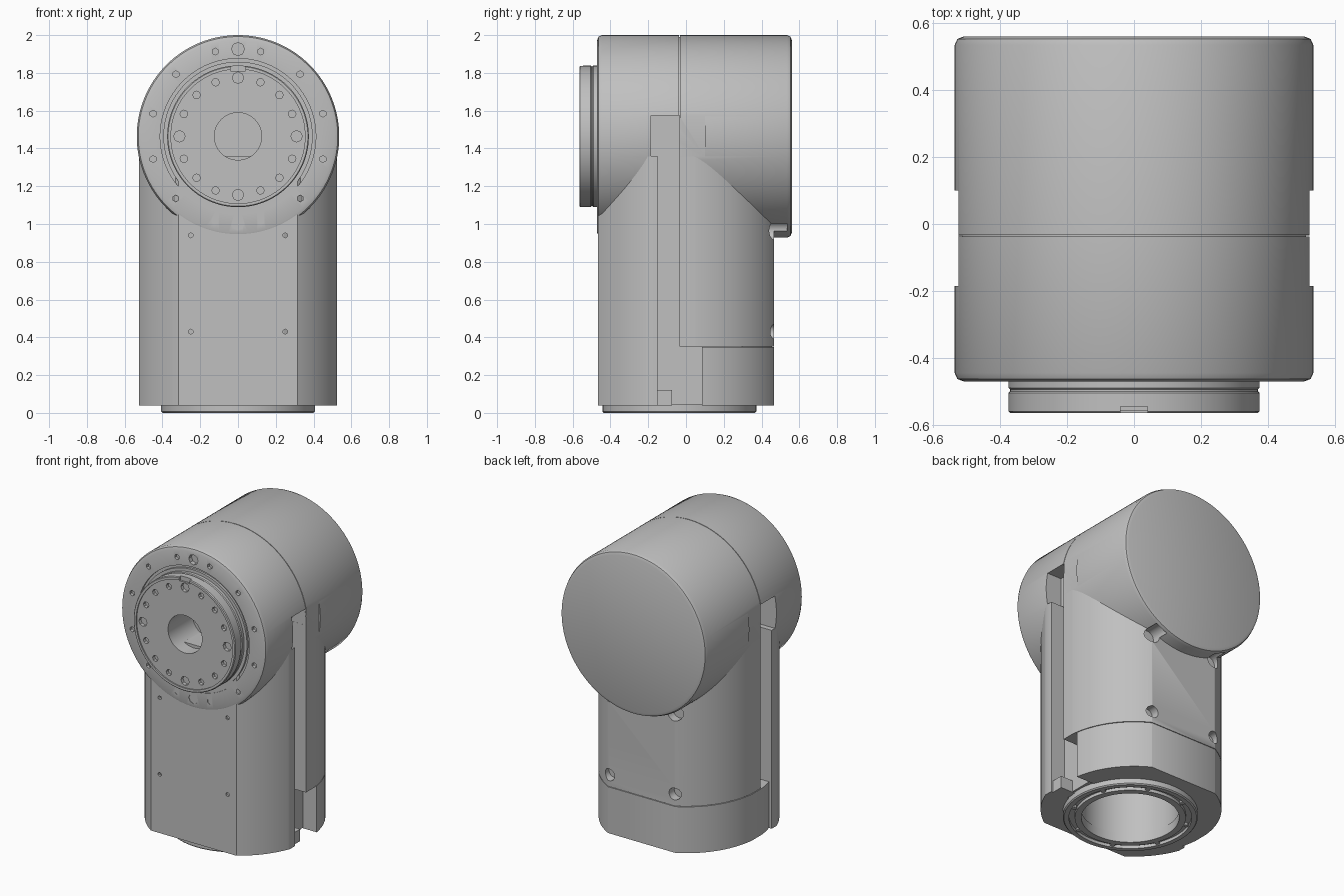
import bpy, bmesh, math
from mathutils import Matrix, Vector

if "Cube" in bpy.data.objects:
    bpy.data.objects.remove(bpy.data.objects["Cube"])

ZC = 1.464          # height of the horizontal joint axis
RING_Y = -0.035     # centre of the round base opening

grey = bpy.data.materials.new("grey")
grey.diffuse_color = (0.527, 0.527, 0.527, 1)
grey.use_nodes = True
grey.node_tree.nodes["Principled BSDF"].inputs["Base Color"].default_value = grey.diffuse_color


def make(name, bm):
    bmesh.ops.recalc_face_normals(bm, faces=bm.faces)
    me = bpy.data.meshes.new(name)
    bm.to_mesh(me)
    bm.free()
    me.materials.append(grey)
    ob = bpy.data.objects.new(name, me)
    bpy.context.collection.objects.link(ob)
    return ob


def lathe(name, profile, axis, centre, steps=96, closed=False):
    """Turn (radius, height) points about the 'y' or 'z' axis; open profiles get flat caps."""
    bm = bmesh.new()
    rings = []
    for r, h in profile:
        ring = []
        for k in range(steps):
            a = math.tau * k / steps
            u, v = r * math.cos(a), r * math.sin(a)
            co = (u, h, v) if axis == 'y' else (u, v, h)
            ring.append(bm.verts.new(Vector(co) + Vector(centre)))
        rings.append(ring)
    pairs = list(zip(rings, rings[1:])) + ([(rings[-1], rings[0])] if closed else [])
    for p, q in pairs:
        for k in range(steps):
            n = (k + 1) % steps
            bm.faces.new((p[k], p[n], q[n], q[k]))
    if not closed:
        bm.faces.new(rings[0])
        bm.faces.new(rings[-1])
    return make(name, bm)


def section(name, y0, y1, z0, z1, half=0.525, r=0.563, x0=None):
    """Round column with flat sides, limited to a range of y (and x > 0 or x < 0)."""
    bm = bmesh.new()
    bmesh.ops.create_cone(bm, cap_ends=True, segments=128, radius1=r, radius2=r,
                          depth=z1 - z0, matrix=Matrix.Translation((0, 0, (z0 + z1) / 2)))
    planes = [((half, 0, 0), (1, 0, 0)), ((-half, 0, 0), (-1, 0, 0)),
              ((0, y0, 0), (0, -1, 0)), ((0, y1, 0), (0, 1, 0))]
    if x0 is not None:
        planes.append(((0, 0, 0), (-x0, 0, 0)))
    for co, no in planes:
        geom = bm.verts[:] + bm.edges[:] + bm.faces[:]
        bmesh.ops.bisect_plane(bm, geom=geom, dist=1e-6, plane_co=co, plane_no=no, clear_outer=True)
        bmesh.ops.holes_fill(bm, edges=[e for e in bm.edges if e.is_boundary], sides=0)
    return make(name, bm)


def add_box(bm, x, y, z):
    lo, hi = Vector((x[0], y[0], z[0])), Vector((x[1], y[1], z[1]))
    bmesh.ops.create_cube(bm, size=1, matrix=Matrix.Translation((lo + hi) / 2)
                          @ Matrix.Diagonal((*(hi - lo), 1)))


def add_pin(bm, x, z, y0, y1, r, sides=12):
    bmesh.ops.create_cone(bm, cap_ends=True, segments=sides, radius1=r, radius2=r, depth=y1 - y0,
                          matrix=Matrix.Translation((x, (y0 + y1) / 2, z))
                          @ Matrix.Rotation(math.pi / 2, 4, 'X'))


def cut(obs, bm):
    """Subtract the cutter mesh from each object and remove the cutter."""
    cutter = make("cutter", bm)
    cutter.hide_render = True
    for ob in obs:
        m = ob.modifiers.new("cut", 'BOOLEAN')
        m.operation, m.solver, m.object = 'DIFFERENCE', 'EXACT', cutter
        dg = bpy.context.evaluated_depsgraph_get()
        me = bpy.data.meshes.new_from_object(ob.evaluated_get(dg))
        ob.modifiers.clear()
        if len(me.polygons) > 5:
            ob.data = me
    bpy.data.objects.remove(cutter)


# Horizontal joint housing with centre recess, face groove and seam
housing = lathe("joint_housing", [
    (0.125, -0.30), (0.125, -0.47), (0.395, -0.47), (0.395, -0.455), (0.412, -0.455),
    (0.412, -0.47), (0.51, -0.47), (0.528, -0.463), (0.536, -0.445), (0.536, -0.037),
    (0.526, -0.037), (0.526, -0.033), (0.536, -0.033), (0.536, 0.535), (0.528, 0.553),
    (0.51, 0.56)], 'y', (0, 0, ZC), 128)

# Output flange on the front
flange = lathe("output_flange", [
    (0.125, -0.46), (0.125, -0.557), (0.355, -0.557), (0.355, -0.565),
    (0.37, -0.565), (0.375, -0.56), (0.375, -0.505), (0.37, -0.50), (0.37, -0.495),
    (0.375, -0.49), (0.375, -0.46)], 'y', (0, 0, ZC), 96, True)

# Column parts: wide front shell, rounder back cover and base
front = section("front_shell", -0.467, -0.15, 0.04, 1.36)
cover = section("back_cover", -0.035, 0.465, 0.352, ZC, r=0.527)
base_r = section("base_right", 0.085, 0.465, 0.04, 0.348, r=0.527, x0=1)
base_l = section("base_left", -0.15, 0.465, 0.04, 0.348, r=0.527, x0=-1)
core = section("inner_core", -0.455, 0.455, 0.045, 1.36, half=0.42, r=0.515)

# Connector block in the lower side recess
bm = bmesh.new()
add_box(bm, (0.40, 0.51), (-0.15, -0.075), (0.04, 0.12))
make("connector_block", bm)

# Base ring with a bolt groove
lathe("base_ring", [
    (0.295, 0.06), (0.295, 0.0), (0.335, 0.0), (0.335, 0.02), (0.37, 0.02), (0.37, 0.0),
    (0.40, 0.0), (0.407, 0.007), (0.407, 0.06)], 'z', (0, RING_Y, 0), 96, True)

# Round opening up through the column
bm = bmesh.new()
bmesh.ops.create_cone(bm, cap_ends=True, segments=96, radius1=0.30, radius2=0.30, depth=0.95,
                      matrix=Matrix.Translation((0, RING_Y, 0.375)))
cut([front, cover, base_r, base_l, core], bm)

# Side slots and shallow side flats on the housing, one cutter per box
for s in (-1, 1):
    for x, y, z in ((0.42, (-0.15, -0.0345), (0.8, 1.36)),
                    (0.42, (-0.185, -0.0345), (1.355, 1.575)),
                    (0.525, (-0.04, 0.10), (1.2, 1.7))):
        bm = bmesh.new()
        add_box(bm, (x, 0.7) if s > 0 else (-0.7, -x), y, z)
        cut([housing], bm)

# Screw holes around the housing face, with larger ones at top and bottom
bm = bmesh.new()
for k in range(12):
    a = math.radians(15 + 30 * k)
    add_pin(bm, 0.465 * math.cos(a), ZC + 0.465 * math.sin(a), -0.5, -0.45, 0.018, 6)
for s in (-1, 1):
    add_pin(bm, 0, ZC + 0.462 * s, -0.5, -0.44, 0.034, 8)
cut([housing], bm)

# Flange bolt holes and key notch
bm = bmesh.new()
for k in range(16):
    a = math.tau * k / 16
    add_pin(bm, 0.31 * math.cos(a), ZC + 0.31 * math.sin(a), -0.6, -0.535,
            0.03 if k % 4 == 0 else 0.02, 8)
add_box(bm, (-0.04, 0.04), (-0.6, -0.545), (ZC + 0.345, ZC + 0.4))
cut([flange], bm)

# Small front screw holes
bm = bmesh.new()
for x in (-0.25, 0.25):
    for z in (0.43, 0.94):
        add_pin(bm, x, z, -0.5, -0.43, 0.013, 8)
cut([front], bm)

# Rear screw pockets, lower in the cover and upper under the housing
for z, y0, y1, r, parts in ((0.43, 0.41, 0.6, 0.04, [cover, core]),
                            (0.965, 0.41, 0.535, 0.05, [cover, housing, core])):
    bm = bmesh.new()
    for x in (-0.24, 0.24):
        add_pin(bm, x, z, y0, y1, r, 16)
    cut(parts, bm)

# Bolt heads in the base ring groove
bm = bmesh.new()
for k in range(8):
    a = math.tau * (k + 0.5) / 8
    bmesh.ops.create_cone(bm, cap_ends=True, segments=8, radius1=0.016, radius2=0.016, depth=0.02,
                          matrix=Matrix.Translation((0.3525 * math.cos(a),
                                                     RING_Y + 0.3525 * math.sin(a), 0.014)))
make("base_bolts", bm)

# Smooth round surfaces, keep edges sharp
bpy.ops.object.select_all(action='DESELECT')
for ob in bpy.context.scene.objects:
    ob.select_set(True)
    bpy.context.view_layer.objects.active = ob
bpy.ops.object.shade_smooth_by_angle(angle=math.radians(30))
